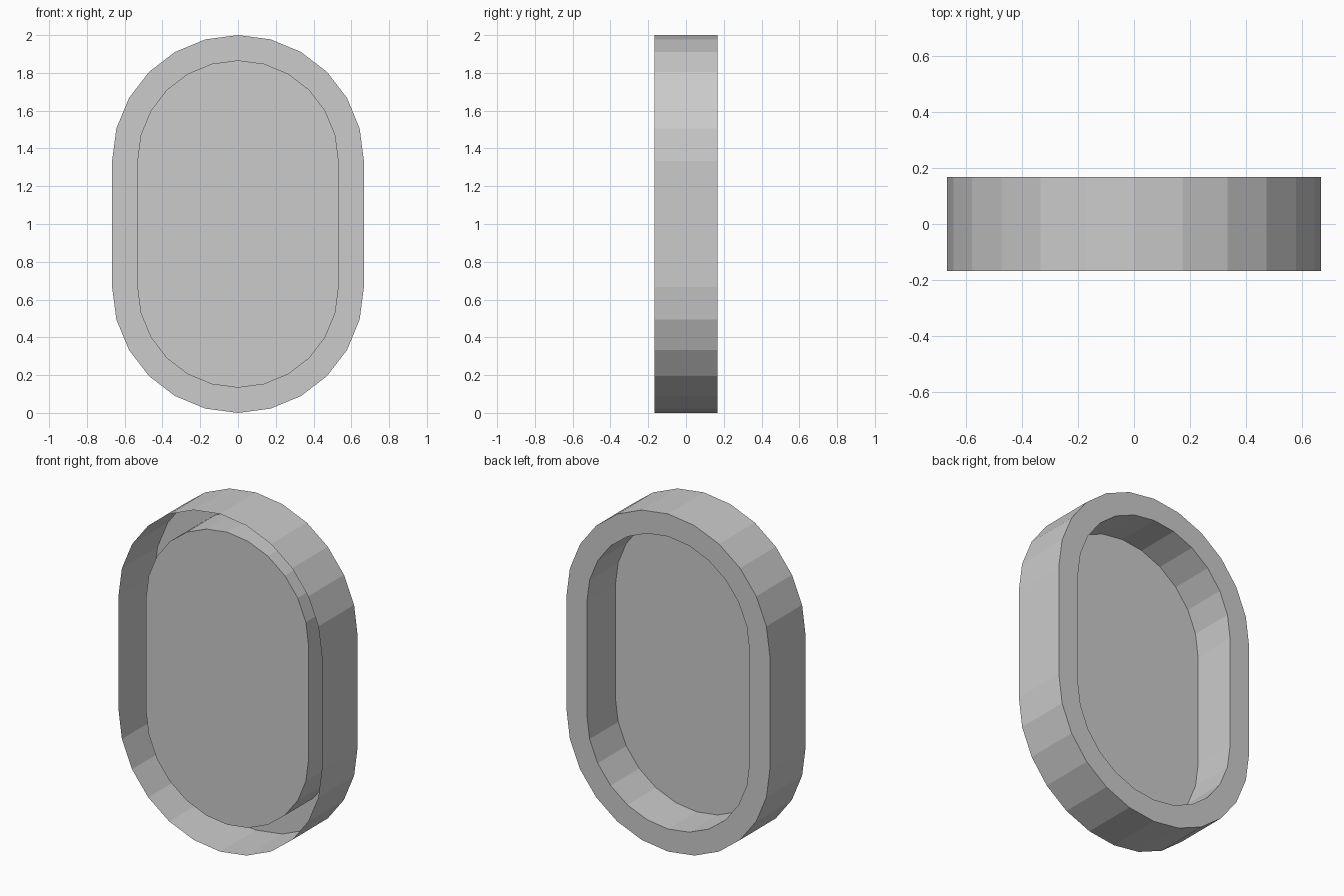
import bpy, bmesh, math

if "Cube" in bpy.data.objects:
    bpy.data.objects.remove(bpy.data.objects["Cube"])

R_OUT, R_IN = 2 / 3, 0.533      # outer and inner end radii
LOW, HIGH = 2 / 3, 4 / 3        # centres of the rounded ends
SEGS = 12                       # sides per rounded end
FRONT, BACK, PANEL = -0.167, 0.167, -0.1


def stadium(r, y):
    """Upright rounded-end outline in the plane at depth y."""
    pts = []
    for centre, start in ((HIGH, 0), (LOW, math.pi)):
        for i in range(SEGS + 1):
            a = start + math.pi * i / SEGS
            pts.append((r * math.cos(a), y, centre + r * math.sin(a)))
    return pts


bm = bmesh.new()
# Open front edge, outer wall, back rim, recess wall up to the panel
loops = [[bm.verts.new(p) for p in stadium(r, y)]
         for r, y in ((R_OUT, FRONT), (R_OUT, BACK), (R_IN, BACK), (R_IN, PANEL))]
for a, b in zip(loops, loops[1:]):
    n = len(a)
    for i in range(n):
        j = (i + 1) % n
        bm.faces.new((a[i], b[i], b[j], a[j]))

# Flat panel closing the recess
bm.faces.new(loops[-1])

# Make the outer wall and rim face outwards
bmesh.ops.recalc_face_normals(bm, faces=bm.faces)
bm.faces.ensure_lookup_table()
side = bm.faces[SEGS]
if side.normal.x * side.calc_center_median().x < 0:
    bmesh.ops.reverse_faces(bm, faces=bm.faces)

mesh = bpy.data.meshes.new("oval_recessed_shell")
bm.to_mesh(mesh)
bm.free()
obj = bpy.data.objects.new("oval_recessed_shell", mesh)
bpy.context.collection.objects.link(obj)
